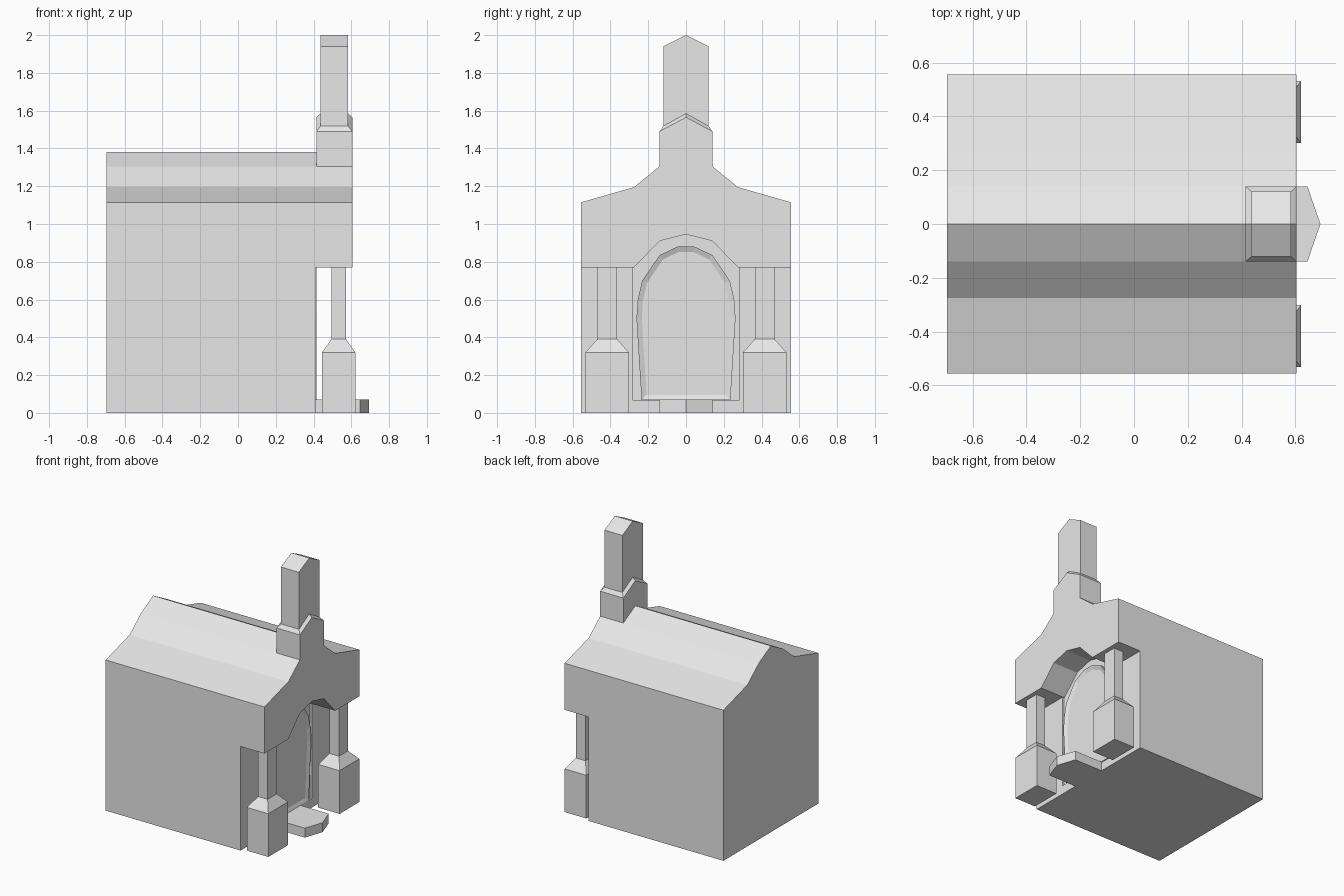
import bpy
import bmesh
from mathutils import Vector

if "Cube" in bpy.data.objects:
    bpy.data.objects.remove(bpy.data.objects["Cube"], do_unlink=True)

stone = bpy.data.materials.new("pale_grey")
stone.use_nodes = True
stone.diffuse_color = (0.8, 0.8, 0.8, 1)
stone.node_tree.nodes["Principled BSDF"].inputs["Base Color"].default_value = (0.8, 0.8, 0.8, 1)


def finish(name, bm):
    bmesh.ops.recalc_face_normals(bm, faces=bm.faces)
    mesh = bpy.data.meshes.new(name)
    bm.to_mesh(mesh)
    bm.free()
    mesh.materials.append(stone)
    obj = bpy.data.objects.new(name, mesh)
    bpy.context.collection.objects.link(obj)
    return obj


def extruded(points, offset):
    """Solid made by pushing a flat outline along an offset."""
    bm = bmesh.new()
    face = bm.faces.new([bm.verts.new(p) for p in points])
    result = bmesh.ops.extrude_face_region(bm, geom=[face], use_keep_orig=True)
    moved = [v for v in result["geom"] if isinstance(v, bmesh.types.BMVert)]
    bmesh.ops.translate(bm, verts=moved, vec=offset)
    return bm


def along_x(outline, x0, x1):
    return extruded([(x0, y, z) for y, z in outline], Vector((x1 - x0, 0, 0)))


def mirrored(half):
    """Close a half outline (y >= 0) across the centre line."""
    return half + [(-y, z) for y, z in reversed(half) if y > 0]


def loft(name, rings, caps):
    bm = bmesh.new()
    loops = [[bm.verts.new(p) for p in ring] for ring in rings]
    n = len(loops[0])
    for low, high in zip(loops, loops[1:]):
        for i in range(n):
            j = (i + 1) % n
            bm.faces.new((low[i], low[j], high[j], high[i]))
    for loop in (loops[0], loops[-1]):
        for cap in caps:
            bm.faces.new([loop[i] for i in cap])
    return finish(name, bm)


back, inner, wall, front = -0.695, 0.395, 0.41, 0.605
eave, spring = 1.115, 0.77
roof = [(0.555, eave), (0.275, 1.195), (0.14, 1.305), (0, 1.38)]
arch = [(0, 0.945), (0.14, 0.91), (0.275, spring), (0.555, spring)]

# Main hall with its curved gable roof
finish("hall", along_x(mirrored([(0.555, 0)] + roof), back, inner))

# Porch gable with an arched underside
right_half = arch + roof
left_half = [(-y, z) for y, z in reversed(roof[:-1])] + [(-y, z) for y, z in reversed(arch[1:])]
finish("porch_gable", along_x(right_half + left_half, inner, front))

# Front wall around the shallow door recess
for side, label in ((1, "left"), (-1, "right")):
    flank = [(side * 0.28, 0), (side * 0.555, 0), (side * 0.555, spring), (side * 0.28, spring)]
    finish("front_wall_" + label, along_x(flank, inner, wall))
finish("door_sill", along_x([(-0.28, 0), (0.28, 0), (0.28, 0.065), (-0.28, 0.065)], inner, wall))

# Arched door with a raised frame
door_half = [(0.235, 0.068), (0.262, 0.5), (0.255, 0.6), (0.232, 0.7),
             (0.14, 0.835), (0.045, 0.88)]
bm = along_x(mirrored(door_half), inner - 0.01, wall + 0.005)
bm.normal_update()
panel = max(bm.faces, key=lambda f: f.calc_center_median().x)
bmesh.ops.recalc_face_normals(bm, faces=bm.faces)
bmesh.ops.inset_region(bm, faces=[panel], thickness=0.028, use_even_offset=True)
bmesh.ops.translate(bm, verts=panel.verts, vec=(-0.012, 0, 0))
finish("door", bm)

# Pointed doorstep
step = [(wall - 0.01, -0.14, 0), (0.645, -0.14, 0), (0.693, 0, 0),
        (0.645, 0.14, 0), (wall - 0.01, 0.14, 0)]
finish("doorstep", extruded(step, Vector((0, 0, 0.07))))


def square(x, y, hx, hy, z):
    return [(x - hx, y - hy, z), (x + hx, y - hy, z), (x + hx, y + hy, z), (x - hx, y + hy, z)]


# Porch columns on tapered pedestals
for side, label in ((1, "left"), (-1, "right")):
    y = side * 0.417
    pedestal = [square(0.533, y, 0.088, 0.115, z) for z in (0, 0.32)]
    shaft = [square(0.533, y, 0.039, 0.053, z) for z in (0.39, spring)]
    loft("column_" + label, pedestal + shaft, [(0, 1, 2, 3)])


def gabled(hx, hy, low, ridge):
    x0, x1 = 0.51 - hx, 0.51 + hx
    return [(x0, -hy, low), (x1, -hy, low), (x1, 0, ridge),
            (x1, hy, low), (x0, hy, low), (x0, 0, ridge)]


# Chimney tower with a wider gabled base
loft("chimney", [gabled(0.095, 0.14, 1.305, 1.305), gabled(0.095, 0.14, 1.49, 1.565),
                 gabled(0.073, 0.12, 1.518, 1.585), gabled(0.073, 0.12, 1.94, 2.0)],
     [(0, 1, 2, 5), (5, 2, 3, 4)])
